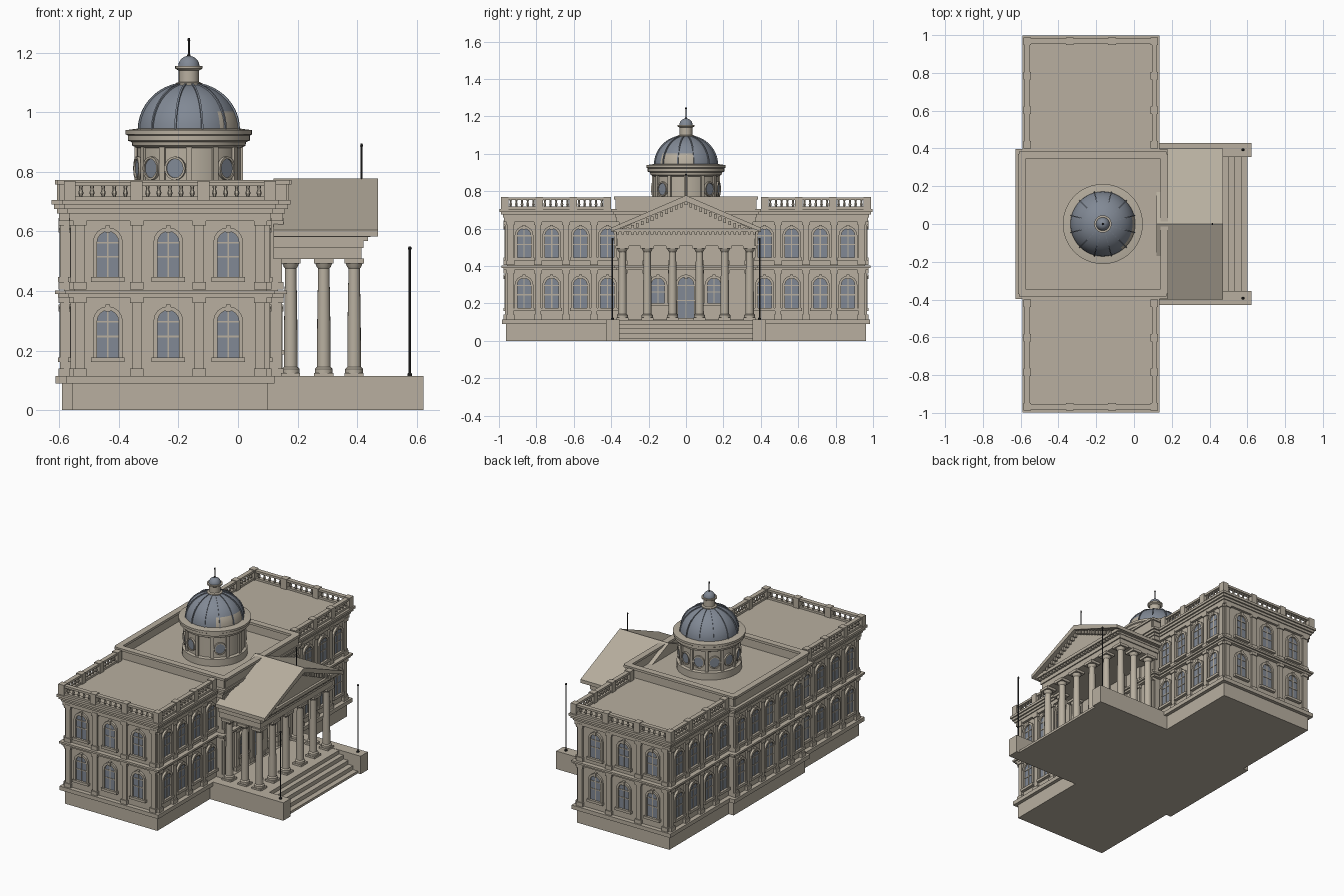
import bpy, bmesh
from math import sin, cos, pi, radians
from mathutils import Vector as V

if "Cube" in bpy.data.objects:
    bpy.data.objects.remove(bpy.data.objects["Cube"])


def material(name, rgb):
    m = bpy.data.materials.new(name)
    m.use_nodes = True
    m.diffuse_color = (*rgb, 1)
    m.node_tree.nodes["Principled BSDF"].inputs["Base Color"].default_value = (*rgb, 1)
    return m


STONE = material("warm stone", (0.48, 0.43, 0.35))
SLATE = material("slate blue", (0.22, 0.25, 0.30))
DARK = material("dark iron", (0.03, 0.03, 0.03))
UP = V((0, 0, 1))


def finish(name, bm, mats, smooth=False):
    bmesh.ops.recalc_face_normals(bm, faces=bm.faces)
    me = bpy.data.meshes.new(name)
    bm.to_mesh(me)
    bm.free()
    ob = bpy.data.objects.new(name, me)
    bpy.context.collection.objects.link(ob)
    for m in mats:
        me.materials.append(m)
    if smooth:
        bpy.ops.object.select_all(action='DESELECT')
        ob.select_set(True)
        bpy.context.view_layer.objects.active = ob
        bpy.ops.object.shade_smooth_by_angle(angle=radians(35))
    return ob


def prism(bm, pts, push):
    a = [bm.verts.new(p) for p in pts]
    b = [bm.verts.new(V(p) + V(push)) for p in pts]
    bm.faces.new(a)
    bm.faces.new(b[::-1])
    for i in range(len(a)):
        j = (i + 1) % len(a)
        bm.faces.new((a[i], a[j], b[j], b[i]))


def box(bm, x0, x1, y0, y1, z0, z1):
    prism(bm, [(x0, y0, z0), (x1, y0, z0), (x1, y1, z0), (x0, y1, z0)], (0, 0, z1 - z0))


def ring(bm, outer, inner, push):
    rows = [[bm.verts.new(V(p) + o) for p in loop]
            for loop, o in ((outer, V()), (outer, push), (inner, push), (inner, V()))]
    n = len(outer)
    for r in range(3):
        for i in range(n):
            j = (i + 1) % n
            bm.faces.new((rows[r][i], rows[r][j], rows[r + 1][j], rows[r + 1][i]))


def lathe(bm, profile, x, y, seg):
    rows = [[bm.verts.new((x + r * cos(2 * pi * i / seg), y + r * sin(2 * pi * i / seg), z))
             for i in range(seg)] for r, z in profile]
    for a, b in zip(rows, rows[1:]):
        for i in range(seg):
            j = (i + 1) % seg
            bm.faces.new((a[i], a[j], b[j], b[i]))
    bm.faces.new(rows[0])
    bm.faces.new(rows[-1])


class Wall:
    """A vertical wall plane: origin, along direction and outward normal."""

    def __init__(self, o, t, n):
        self.o, self.t, self.n = V(o), V(t), V(n)

    def at(self, u, v, d=0):
        return self.o + self.t * u + UP * v + self.n * d

    def plate(self, bm, u0, u1, v0, v1, d):
        prism(bm, [self.at(*p) for p in ((u0, v0), (u1, v0), (u1, v1), (u0, v1))], self.n * d)


glass, trim, pil = bmesh.new(), bmesh.new(), bmesh.new()


def window(w, u, z0, z1, half=0.036):
    def arch(h):
        spring = z1 - 0.036
        arc = [w.at(u + h * cos(a * pi / 8), spring + h * sin(a * pi / 8)) for a in range(9)]
        return [w.at(u - h, z0), w.at(u + h, z0)] + arc
    prism(glass, arch(half), w.n * 0.005)
    ring(trim, arch(half + 0.014), arch(half), w.n * 0.014)
    w.plate(trim, u - half - 0.02, u + half + 0.02, z0 - 0.014, z0 + 0.002, 0.02)
    w.plate(trim, u - 0.008, u + 0.008, z1 - 0.004, z1 + 0.02, 0.018)
    w.plate(trim, u - 0.003, u + 0.003, z0, z1 - 0.004, 0.008)
    for v in (z0 + (z1 - z0) * 0.45, z1 - 0.038):
        w.plate(trim, u - half, u + half, v - 0.003, v + 0.003, 0.008)


def pilaster(w, u, h=0.016):
    for z0, z1 in ((0.115, 0.385), (0.405, 0.645)):
        w.plate(pil, u - h, u + h, z0, z1, 0.012)
        w.plate(pil, u - h - 0.006, u + h + 0.006, z0, z0 + 0.025, 0.018)
        w.plate(pil, u - h - 0.006, u + h + 0.006, z1 - 0.025, z1, 0.018)


def two_floors(w, windows, pilasters):
    for u in windows:
        window(w, u, 0.175, 0.335)
        window(w, u, 0.445, 0.6)
    for u in pilasters:
        pilaster(w, u)


def block(name, x0, x1, y0, y1, cornice):
    # walls, plinth, floor band and stepped cornice as stacked slabs
    bm = bmesh.new()
    for out, z0, z1 in [(0.006, 0, 0.09), (0.028, 0.09, 0.115), (0, 0.115, 0.66),
                        (0.02, 0.378, 0.39), (0.03, 0.39, 0.402),
                        (0.016, 0.635, 0.66), (cornice * 0.55, 0.66, 0.675),
                        (cornice * 0.8, 0.675, 0.69), (cornice, 0.69, 0.705)]:
        box(bm, x0 - out, x1 + out, y0 - out, y1 + out, z0, z1)
    return finish(name, bm, [STONE])


# Main building masses
block("wings", -0.55, 0.095, -0.957, 0.957, 0.041)
block("central_block", -0.585, 0.135, -0.355, 0.355, 0.042)

# Windows and pilasters of all walls
bays, posts = (0.42, 0.565, 0.718, 0.866), (0.492, 0.641, 0.792, 0.938)
for s in (-1, 1):
    two_floors(Wall((0, s * 0.957, 0), (1, 0, 0), (0, s, 0)),
               (-0.437, -0.234, -0.033), (-0.53, -0.34, -0.13, 0.075))
    for x, n in ((-0.55, -1), (0.095, 1)):
        two_floors(Wall((x, 0, 0), (0, s, 0), (n, 0, 0)), bays, posts)
two_floors(Wall((-0.585, 0, 0), (0, 1, 0), (-1, 0, 0)),
           [i * 0.145 for i in range(-2, 3)], [i * 0.145 - 0.3625 + 0.0 for i in range(1, 5)] + [-0.335, 0.335])
porch_wall = Wall((0.135, 0, 0), (0, 1, 0), (1, 0, 0))
for u in (-0.15, 0.15):
    window(porch_wall, u, 0.2, 0.335)
window(porch_wall, 0, 0.12, 0.335, 0.042)
for u in (-0.335, -0.21, -0.075, 0.075, 0.21, 0.335):
    pilaster(porch_wall, u)
finish("window_glass", glass, [SLATE])
finish("window_surrounds", trim, [STONE])
finish("pilasters", pil, [STONE])

# Wing balustrades
bm = bmesh.new()


def balustrade(p, q, bays_n):
    p, q = V(p), V(q)
    d = q - p
    for z0, z1, w in ((0.705, 0.718, 0.013), (0.752, 0.766, 0.014)):
        box(bm, min(p.x, q.x) - w, max(p.x, q.x) + w, min(p.y, q.y) - w, max(p.y, q.y) + w, z0, z1)
    for b in range(bays_n + 1):
        c = p + d * (b / bays_n)
        box(bm, c.x - 0.02, c.x + 0.02, c.y - 0.02, c.y + 0.02, 0.705, 0.77)
        for k in range(1, 6):
            if b < bays_n:
                e = c + d * (k / 6 / bays_n)
                lathe(bm, [(0.005, 0.718), (0.009, 0.729), (0.005, 0.742), (0.007, 0.752)], e.x, e.y, 6)


for s in (-1, 1):
    balustrade((-0.565, s * 0.968, 0), (0.108, s * 0.968, 0), 3)
    for x in (-0.565, 0.108):
        balustrade((x, s * 0.42, 0), (x, s * 0.968, 0), 3)
finish("balustrades", bm, [STONE])

# Solid parapet around the central roof
bm = bmesh.new()
for grow, z0, z1 in ((0, 0.705, 0.757), (0.008, 0.757, 0.772)):
    for s in (-1, 1):
        y = s * 0.365
        box(bm, -0.6 - grow, 0.165 + grow, y - 0.012 - grow, y + 0.012 + grow, z0, z1)
    for x in (-0.595, 0.16):
        box(bm, x - 0.012 - grow, x + 0.012 + grow, -0.37, 0.37, z0, z1)
finish("central_parapet", bm, [STONE])

# Portico floor, steps and cheek walls
bm = bmesh.new()
box(bm, 0.1, 0.47, -0.42, 0.42, 0, 0.113)
for i in range(4):
    box(bm, 0.4, 0.5 + i * 0.034, -0.36, 0.36, 0, 0.09 - i * 0.025)
for s in (-1, 1):
    y0, y1 = sorted((s * 0.355, s * 0.428))
    box(bm, 0.1, 0.622, y0, y1, 0, 0.115)
finish("portico_steps", bm, [STONE])

# Portico columns
bm = bmesh.new()
rows = [-0.34, -0.207, -0.072, 0.072, 0.207, 0.34]
spots = [(0.39, y) for y in rows] + [(x, y) for x in (0.177, 0.288) for y in (rows[0], rows[-1])]
for x, y in spots:
    box(bm, x - 0.032, x + 0.032, y - 0.032, y + 0.032, 0.11, 0.125)
    lathe(bm, [(0.03, 0.125), (0.03, 0.138), (0.023, 0.145), (0.022, 0.3), (0.019, 0.475),
               (0.024, 0.482), (0.03, 0.498)], x, y, 16)
    box(bm, x - 0.033, x + 0.033, y - 0.036, y + 0.036, 0.493, 0.51)
finish("portico_columns", bm, [STONE], True)

# Portico entablature, pediment and gable roof
bm = bmesh.new()
for x1, y, z0, z1 in ((0.415, 0.365, 0.508, 0.545), (0.422, 0.372, 0.545, 0.57),
                      (0.445, 0.39, 0.582, 0.602), (0.425, 0.375, 0.57, 0.582)):
    box(bm, 0.12, x1, -y, y, z0, z1)
for i in range(29):
    y = -0.364 + i * 0.026
    box(bm, 0.42, 0.437, y - 0.007, y + 0.007, 0.568, 0.582)
    z = 0.738 - abs(y) * 0.46
    if abs(y) < 0.33:
        box(bm, 0.425, 0.448, y - 0.007, y + 0.007, z - 0.012, z + 0.012)
prism(bm, [(0.12, -0.37, 0.59), (0.12, 0.37, 0.59), (0.12, 0, 0.76)], (0.31, 0, 0))
finish("portico_pediment", bm, [STONE])
bm = bmesh.new()
for s in (-1, 1):
    prism(bm, [(0.12, 0, 0.778), (0.12, s * 0.4, 0.605), (0.12, s * 0.4, 0.583), (0.12, 0, 0.745)],
          (0.35, 0, 0))
finish("portico_roof", bm, [STONE])

# Drum under the dome, with round windows
CX = -0.165
bm, panes = bmesh.new(), bmesh.new()
lathe(bm, [(0.19, 0.7), (0.19, 0.75), (0.174, 0.755), (0.174, 0.88), (0.19, 0.888), (0.192, 0.9),
           (0.205, 0.905), (0.205, 0.922), (0.212, 0.926), (0.212, 0.94), (0.175, 0.945)], CX, 0, 48)
for k in range(12):
    a = radians(30 * k)
    n = V((cos(a), sin(a), 0))
    Wall(V((CX, 0, 0)) + n * 0.168, (-n.y, n.x, 0), n).plate(bm, -0.01, 0.01, 0.75, 0.885, 0.014)
    a += radians(15)
    n = V((cos(a), sin(a), 0))
    w = Wall(V((CX, 0, 0)) + n * 0.17, (-n.y, n.x, 0), n)
    if k not in (0, 9, 11):
        o, i = [[w.at(r * cos(t * pi / 8), 0.812 + r * 1.1 * sin(t * pi / 8)) for t in range(16)]
                for r in (0.036, 0.029)]
        prism(panes, i, n * 0.008)
        ring(bm, o, i, n * 0.014)
finish("dome_drum", bm, [STONE], True)
finish("drum_windows", panes, [SLATE])

# Dome with ribs; a bare stone patch low on one side
bm = bmesh.new()
R, H, Z = 0.172, 0.16, 0.938
arc = [(R * cos(radians(a)), Z + H * sin(radians(a))) for a in range(0, 89, 8)]
lathe(bm, arc, CX, 0, 48)
for f in bm.faces:
    c = f.calc_center_median()
    if c.x - CX > 0.06 and -0.13 < c.y < 0.05 and c.z < 1.0:
        f.material_index = 1
finish("dome", bm, [SLATE, STONE], True)
bm = bmesh.new()
for k in range(12):
    a = radians(30 * k + 15)
    n, t = V((cos(a), sin(a), 0)), V((-sin(a), cos(a), 0))
    side = [[V((CX, 0, z)) + n * (r + g) - t * 0.003 + UP * g * 0.6 for r, z in arc] for g in (-0.006, 0.005)]
    prism(bm, side[0] + side[1][::-1], t * 0.006)
finish("dome_ribs", bm, [SLATE])

# Lantern on top of the dome
bm = bmesh.new()
lathe(bm, [(0.045, 1.08), (0.045, 1.098), (0.034, 1.102), (0.034, 1.14), (0.046, 1.147), (0.046, 1.155)], CX, 0, 24)
finish("lantern", bm, [STONE], True)
bm = bmesh.new()
lathe(bm, [(0.036 * cos(radians(a)), 1.153 + 0.037 * sin(radians(a))) for a in range(0, 86, 17)], CX, 0, 24)
finish("lantern_cap", bm, [SLATE], True)

# Spire and flagpoles
bm = bmesh.new()
for x, y, z0, z1, r in ((CX, 0, 1.18, 1.25, 0.003), (0.415, 0, 0.76, 0.895, 0.003),
                        (0.577, 0.393, 0.11, 0.55, 0.004), (0.577, -0.393, 0.11, 0.55, 0.004)):
    lathe(bm, [(r * 2, z0), (r * 2, z0 + 0.012), (r, z0 + 0.016), (r, z1 - 0.012),
               (r * 1.7, z1 - 0.008), (r, z1)], x, y, 8)
finish("flagpoles", bm, [DARK])
